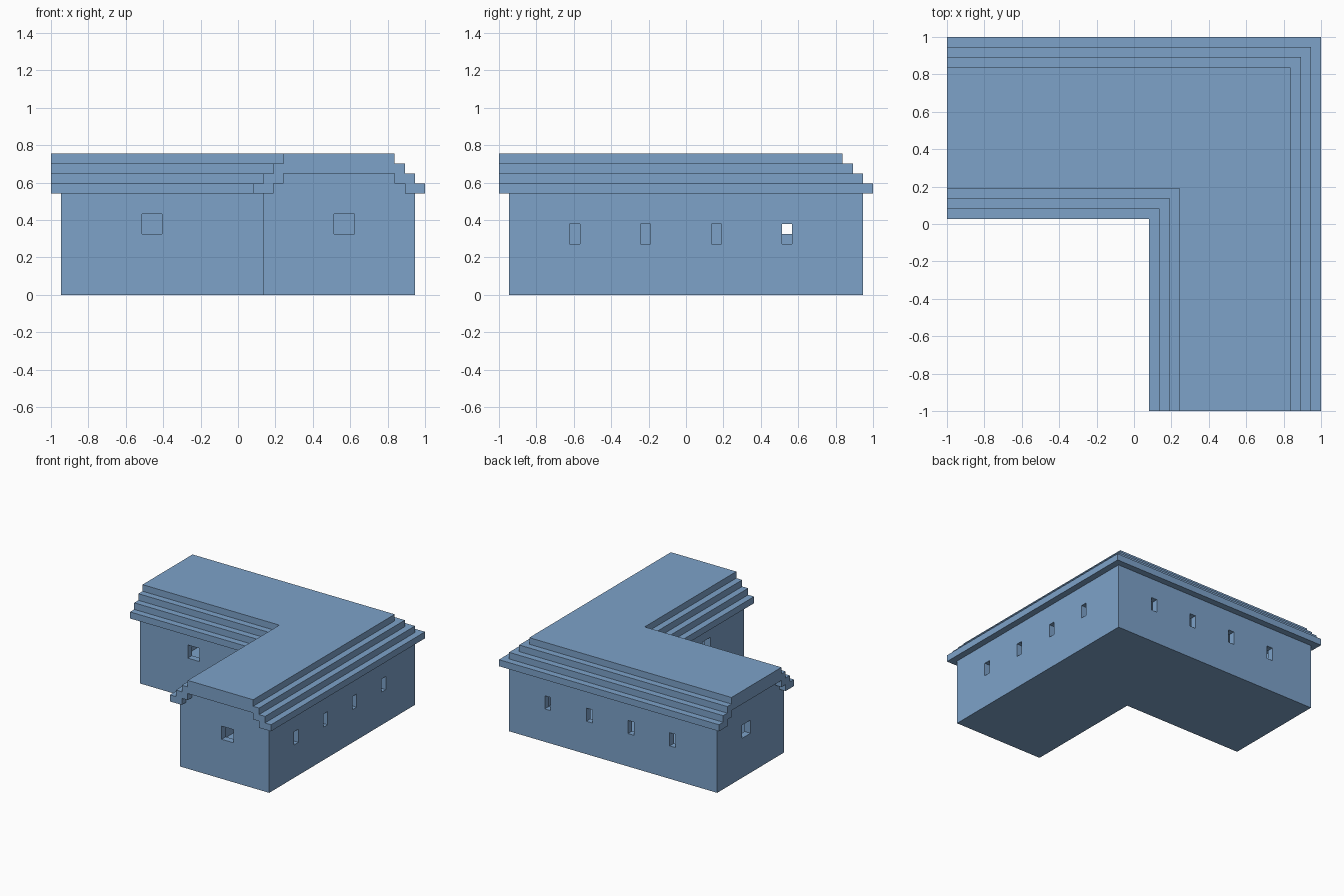
import bpy, bmesh

if "Cube" in bpy.data.objects:
    bpy.data.objects.remove(bpy.data.objects["Cube"])

U = 2 / 37  # the building sits on a regular 37-unit module

mat = bpy.data.materials.new("soft blue")
mat.diffuse_color = (0.205, 0.361, 0.584, 1)
mat.use_nodes = True
mat.node_tree.nodes["Principled BSDF"].inputs["Base Color"].default_value = mat.diffuse_color


def prisms(name, parts):
    """One object from a list of (outline, z0, z1) prisms in module units."""
    bm = bmesh.new()
    for pts, z0, z1 in parts:
        low = [bm.verts.new((x * U - 1, y * U - 1, z0 * U)) for x, y in pts]
        high = [bm.verts.new((x * U - 1, y * U - 1, z1 * U)) for x, y in pts]
        bm.faces.new(low[::-1])
        bm.faces.new(high)
        n = len(pts)
        for i in range(n):
            j = (i + 1) % n
            bm.faces.new((low[i], low[j], high[j], high[i]))
    bmesh.ops.recalc_face_normals(bm, faces=bm.faces)
    me = bpy.data.meshes.new(name)
    bm.to_mesh(me)
    bm.free()
    me.materials.append(mat)
    ob = bpy.data.objects.new(name, me)
    bpy.context.collection.objects.link(ob)
    return ob


def ell(x1, y1, x2, y2, s=0):
    """L-shaped outline with inner corner (x1, y1) and outer corner (x2, y2)."""
    return [(s, y1), (x1, y1), (x1, s), (x2, s), (x2, y2), (s, y2)]


def rect(x0, x1, y0, y1):
    return [(x0, y0), (x1, y0), (x1, y1), (x0, y1)]


def cut(target, cutter):
    cutter.hide_render = True
    m = target.modifiers.new("cut", 'BOOLEAN')
    m.operation = 'DIFFERENCE'
    m.solver = 'EXACT'
    m.object = cutter
    bpy.context.view_layer.objects.active = target
    bpy.ops.object.modifier_apply(modifier=m.name)
    bpy.data.objects.remove(cutter)


# Walls and floor, hollowed into two rooms
walls = prisms("walls", [(ell(21, 20, 36, 36, 1), 0, 10)])
cut(walls, prisms("room_cutter", [(rect(2, 35, 21, 35), 1, 11),
                                  (rect(22, 35, 2, 20), 1, 11)]))

# Windows: narrow ones on the long outer walls, square ones elsewhere
holes = []
for i in range(4):
    a = 7 + 7 * i
    holes.append((rect(34.5, 36.5, a, a + 1), 5, 7))          # right wall
    holes.append((rect(a + 1, a + 2, 34.5, 36.5), 5, 7))      # back wall
holes += [(rect(28, 30, 0.5, 2.5), 6, 8),                     # front end
          (rect(0.5, 2.5, 28, 30), 6, 8),                     # left end
          (rect(9, 11, 19.5, 21.5), 6, 8),                    # courtyard walls
          (rect(20.5, 22.5, 9, 11), 6, 8)]
cut(walls, prisms("window_cutter", holes))

# Gable infill above the two end walls
for k in range(2):
    prisms(f"front_gable_{k}", [(rect(22 + k, 35 - k, 1, 2), 10 + k, 11 + k)])
    prisms(f"left_gable_{k}", [(rect(1, 2, 21 + k, 35 - k), 10 + k, 11 + k)])

# Stepped eaves: strips along the outer and the courtyard sides
for k in range(2):
    prisms(f"outer_eave_{k}", [(ell(35 - k, 35 - k, 37 - k, 37 - k), 10 + k, 11 + k)])
    prisms(f"inner_eave_{k}", [(ell(20 + k, 19 + k, 22 + k, 21 + k), 10 + k, 11 + k)])

# Upper roof slabs
for k in (2, 3):
    prisms(f"roof_slab_{k}", [(ell(20 + k, 19 + k, 37 - k, 37 - k), 10 + k, 11 + k)])
